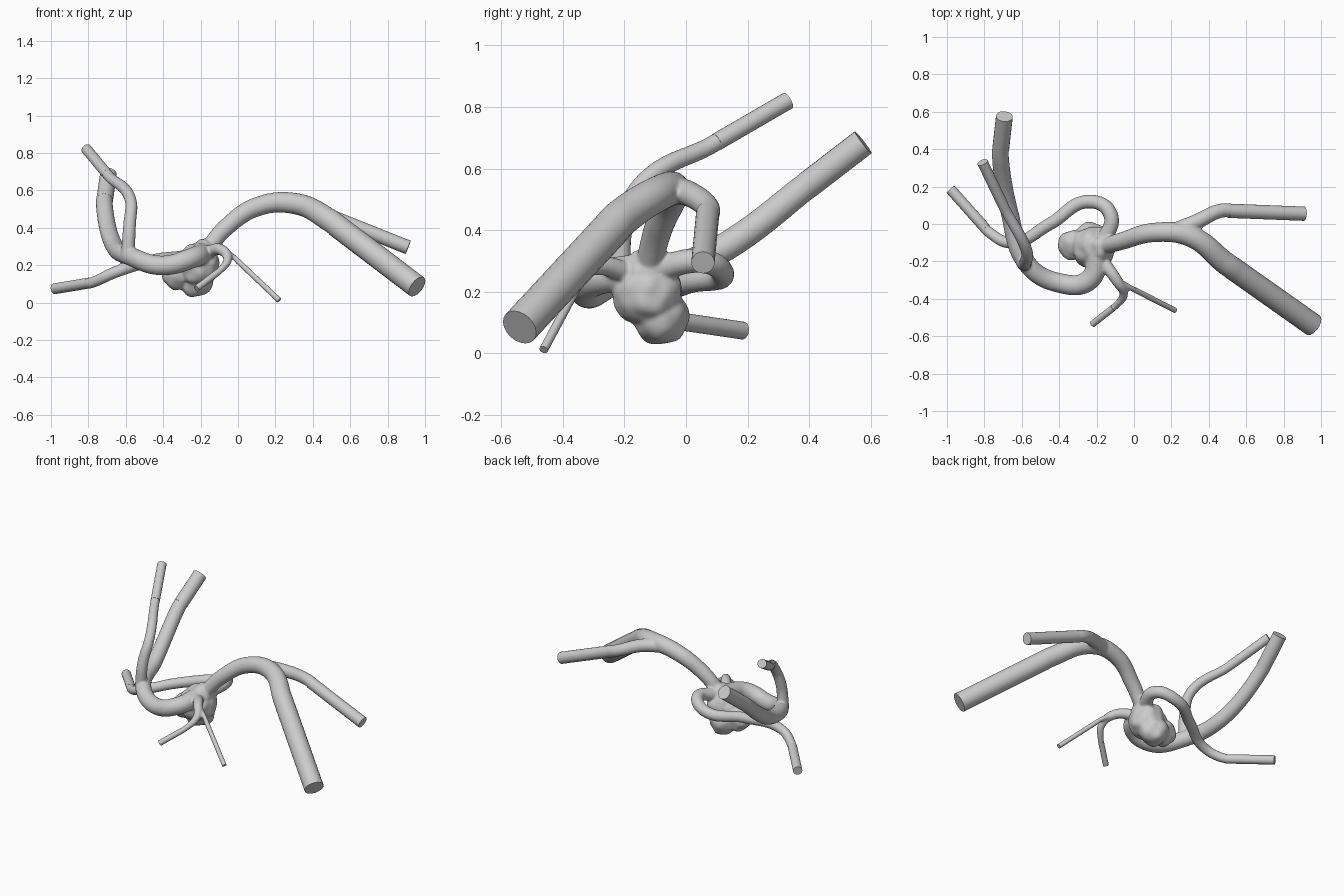
import bpy
from mathutils import Vector, noise

if "Cube" in bpy.data.objects:
    bpy.data.objects.remove(bpy.data.objects["Cube"])

# Vessels: start radius, end radius, path; the last segment is a straight flat-ended tube
vessels = {
    "right_main_vessel": (.042, .062, [(-.19, -.13, .25), (-.06, -.09, .405), (.11, -.045, .515),
                                       (.3, -.065, .53), (.49, -.21, .44), (.957, -.54, .085)]),
    "right_rear_branch": (.045, .038, [(.2, -.045, .53), (.33, .01, .518), (.47, .072, .47),
                                       (.91, .055, .295)]),
    "left_main_vessel": (.058, .045, [(-.19, -.13, .27), (-.24, -.3, .24), (-.4, -.315, .198),
                                      (-.57, -.215, .245), (-.665, .06, .31), (-.715, .38, .535),
                                      (-.693, .575, .685)]),
    "left_upper_branch": (.037, .029, [(-.59, -.215, .25), (-.58, -.205, .41), (-.575, -.14, .55),
                                       (-.69, .08, .675), (-.81, .33, .82)]),
    "left_rear_vessel": (.042, .029, [(-.17, -.11, .27), (-.125, .05, .3), (-.24, .12, .255),
                                      (-.45, 0, .225), (-.65, -.1, .165), (-.78, -.04, .107),
                                      (-.98, .185, .074)]),
    "front_small_vessel": (.036, .018, [(-.18, -.18, .26), (-.09, -.305, .282), (-.055, -.37, .235),
                                        (-.1, -.44, .168), (-.222, -.535, .075)]),
    "front_thin_branch": (.02, .0145, [(-.09, -.305, .282), (-.02, -.34, .24), (.22, -.462, .012)]),
}
# Sac lumps: centre and radius
lumps = [(-.215, -.125, .2, .115), (-.23, -.085, .12, .092), (-.325, -.11, .15, .08), (-.18, -.13, .27, .07)]


def to_mesh(ob):
    bpy.ops.object.select_all(action='DESELECT')
    ob.select_set(True)
    bpy.context.view_layer.objects.active = ob
    bpy.ops.object.convert(target='MESH')
    return bpy.context.view_layer.objects.active


def tube(name, pts, radii):
    """Smooth round capped tube through the points."""
    cu = bpy.data.curves.new(name, 'CURVE')
    cu.dimensions = '3D'
    cu.bevel_depth = 1.0
    cu.bevel_resolution = 8
    cu.use_fill_caps = True
    sp = cu.splines.new('BEZIER')
    sp.bezier_points.add(len(pts) - 1)
    for bp, p, r in zip(sp.bezier_points, pts, radii):
        bp.co = p
        bp.radius = r
        bp.handle_left_type = bp.handle_right_type = 'AUTO'
    ob = bpy.data.objects.new(name, cu)
    bpy.context.collection.objects.link(ob)
    return to_mesh(ob)


core = []
for name, (r0, r1, path) in vessels.items():
    pts = [Vector(p) for p in path]
    a, b = pts[-2:]
    n = len(pts) - 2
    radii = [r0 + (r1 - r0) * i / n for i in range(n + 1)] + [r1]
    # Curved part, carried a little into the straight end
    core.append(tube(name, pts[:-1] + [a.lerp(b, .15)], radii))
    # Straight outlet with a crisp flat end
    tube(name + "_outlet", [a.lerp(b, .08), b], [r1, r1])
    bpy.ops.object.shade_smooth_by_angle(angle=0.7)

# Bulging, slightly uneven sac
for x, y, z, r in lumps:
    bpy.ops.mesh.primitive_ico_sphere_add(subdivisions=4, radius=r, location=(x, y, z))
    bpy.ops.object.transform_apply(location=True, rotation=False, scale=False)
    ob = bpy.context.object
    for v in ob.data.vertices:
        v.co += v.normal * noise.noise(v.co * 18) * .012
    core.append(ob)

# Fuse sac and vessels into one smooth skin
bpy.ops.object.select_all(action='DESELECT')
for ob in core:
    ob.select_set(True)
bpy.context.view_layer.objects.active = core[0]
bpy.ops.object.join()
body = bpy.context.object
body.name = "vessel_tree_with_sac"
rm = body.modifiers.new("fuse", 'REMESH')
rm.mode = 'VOXEL'
rm.voxel_size = .007
sm = body.modifiers.new("soften", 'SMOOTH')
sm.factor = .5
sm.iterations = 6
body = to_mesh(body)
for p in body.data.polygons:
    p.use_smooth = True
